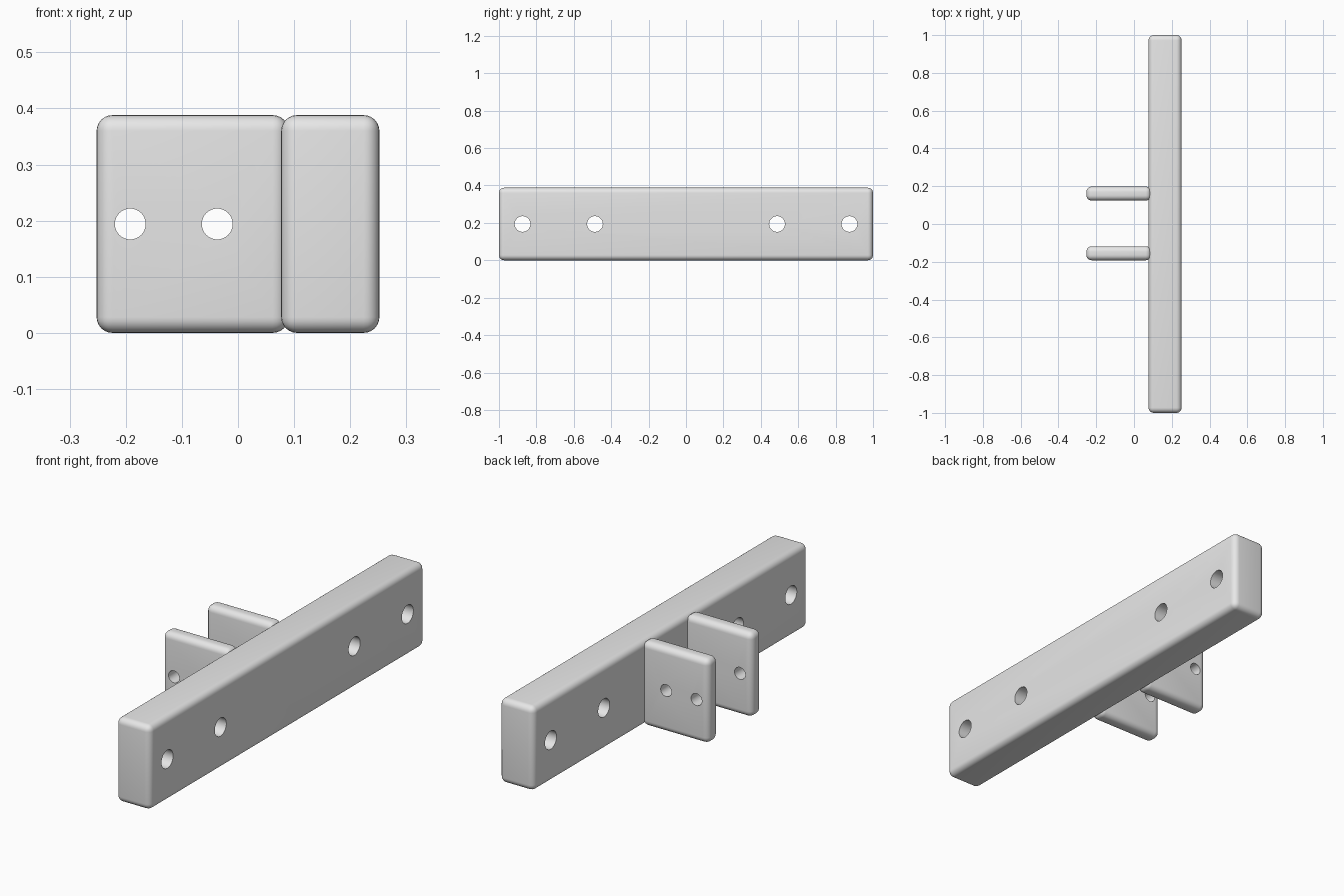
import bpy
import math
from mathutils import Vector

cube = bpy.data.objects.get("Cube")
if cube:
    bpy.data.objects.remove(cube, do_unlink=True)

HEIGHT = 0.388
MID = HEIGHT / 2
ROUND = 0.028

grey = bpy.data.materials.new("light grey")
grey.use_nodes = True
grey.diffuse_color = (0.8, 0.8, 0.8, 1)
grey.node_tree.nodes["Principled BSDF"].inputs["Base Color"].default_value = (0.8, 0.8, 0.8, 1)


def apply_modifier(obj, name):
    bpy.context.view_layer.objects.active = obj
    bpy.ops.object.modifier_apply(modifier=name)


def rounded_block(name, low, high):
    low, high = Vector(low), Vector(high)
    bpy.ops.mesh.primitive_cube_add(size=1, location=(low + high) / 2)
    obj = bpy.context.object
    obj.name = name
    obj.scale = high - low
    bpy.ops.object.transform_apply(location=False, rotation=False, scale=True)
    obj.data.materials.append(grey)
    bevel = obj.modifiers.new("Rounding", "BEVEL")
    bevel.width = ROUND
    bevel.segments = 6
    apply_modifier(obj, bevel.name)
    return obj


def drill(obj, centre, radius, rotation):
    bpy.ops.mesh.primitive_cylinder_add(vertices=48, radius=radius, depth=0.4,
                                        location=centre, rotation=rotation)
    cutter = bpy.context.object
    cutter.name = "hole_cutter"
    cutter.hide_render = True
    cutter.data.materials.append(grey)
    hole = obj.modifiers.new("Hole", "BOOLEAN")
    hole.operation = "DIFFERENCE"
    hole.solver = "EXACT"
    hole.object = cutter
    apply_modifier(obj, hole.name)
    bpy.data.objects.remove(cutter, do_unlink=True)


def smooth(obj):
    bpy.ops.object.select_all(action="DESELECT")
    obj.select_set(True)
    bpy.context.view_layer.objects.active = obj
    bpy.ops.object.shade_smooth_by_angle(angle=math.radians(35))


# Long mounting bar with four screw holes
bar = rounded_block("mounting_bar", (0.077, -1, 0), (0.252, 1, HEIGHT))
for y in (-0.874, -0.487, 0.487, 0.874):
    drill(bar, (0.165, y, MID), 0.042, (0, math.pi / 2, 0))
smooth(bar)

# Two parallel lugs, each with two pin holes
for name, y in (("front_lug", -0.155), ("back_lug", 0.161)):
    lug = rounded_block(name, (-0.252, y - 0.037, 0), (0.09, y + 0.037, HEIGHT))
    for x in (-0.192, -0.037):
        drill(lug, (x, y, MID), 0.0275, (math.pi / 2, 0, 0))
    smooth(lug)
